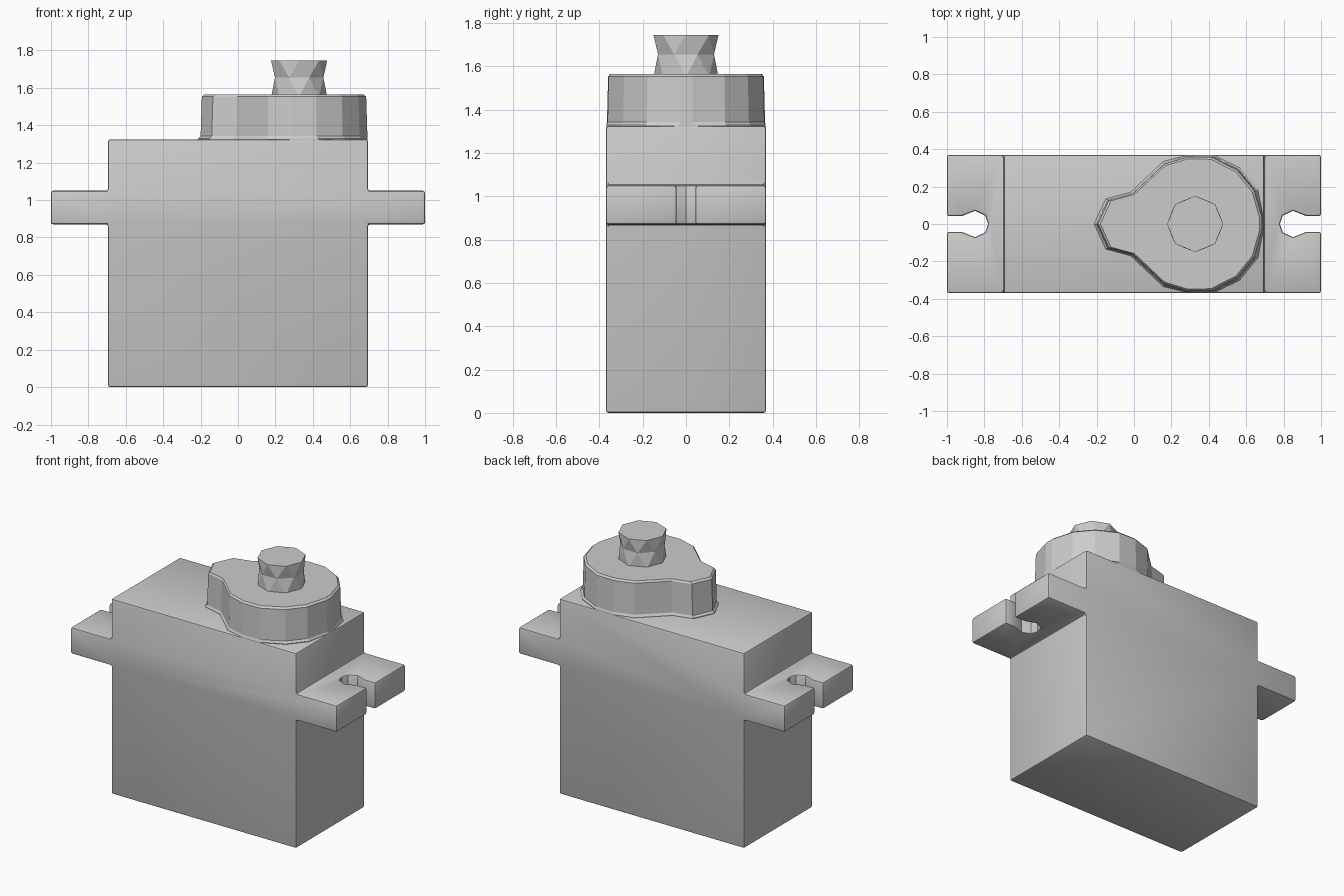
import bpy, bmesh, math

cube = bpy.data.objects.get("Cube")
if cube:
    bpy.data.objects.remove(cube, do_unlink=True)

grey = bpy.data.materials.new("light grey plastic")
grey.use_nodes = True
COLOUR = (0.6, 0.6, 0.6, 1)
grey.diffuse_color = COLOUR
grey.node_tree.nodes["Principled BSDF"].inputs["Base Color"].default_value = COLOUR


def loft(name, rings, triangles=False):
    """Skin a stack of equal-length point rings and cap both ends."""
    bm = bmesh.new()
    loops = [[bm.verts.new(p) for p in ring] for ring in rings]
    n = len(loops[0])
    for k, (low, high) in enumerate(zip(loops, loops[1:])):
        for i in range(n):
            j = (i + 1) % n
            if not triangles:
                bm.faces.new((low[i], low[j], high[j], high[i]))
            elif k % 2 == 0:
                bm.faces.new((low[i], low[j], high[i]))
                bm.faces.new((low[j], high[j], high[i]))
            else:
                bm.faces.new((low[i], low[j], high[j]))
                bm.faces.new((low[i], high[j], high[i]))
    bm.faces.new(loops[0])
    bm.faces.new(loops[-1])
    bmesh.ops.recalc_face_normals(bm, faces=bm.faces)
    mesh = bpy.data.meshes.new(name)
    bm.to_mesh(mesh)
    bm.free()
    mesh.materials.append(grey)
    obj = bpy.data.objects.new(name, mesh)
    bpy.context.collection.objects.link(obj)
    return obj


def mirrored(half):
    """Close a half outline by mirroring it over the y = 0 line."""
    return half + [(x, -y) for x, y in reversed(half) if y > 0]


def activate(obj):
    bpy.ops.object.select_all(action='DESELECT')
    obj.select_set(True)
    bpy.context.view_layer.objects.active = obj


# Case with mounting ears: front profile extruded through the depth
W, D, H = 0.695, 0.37, 1.325
half = [(W, 0), (W, 0.87), (1, 0.87), (1, 1.05), (W, 1.05), (W, H)]
profile = half + [(-x, z) for x, z in reversed(half)]
case = loft("servo_case", [[(x, y, z) for x, z in profile] for y in (-D, D)])
activate(case)

# Keyhole screw slots cut through both ears
keyhole = mirrored([(0.78, 0), (0.795, 0.045), (0.85, 0.07), (0.92, 0.043), (1.1, 0.043)])
for side in (-1, 1):
    cutter = loft("slot_cutter", [[(side * x, y, z) for x, y in keyhole] for z in (0.8, 1.12)])
    cutter.hide_render = True
    cut = case.modifiers.new("slot", 'BOOLEAN')
    cut.operation = 'DIFFERENCE'
    cut.solver = 'EXACT'
    cut.object = cutter
    bpy.ops.object.modifier_apply(modifier=cut.name)
    bpy.data.objects.remove(cutter, do_unlink=True)

# Softened edges on the case
bevel = case.modifiers.new("soft edges", 'BEVEL')
bevel.width = 0.012
bevel.segments = 2
bevel.limit_method = 'ANGLE'
bevel.angle_limit = math.radians(50)
bpy.ops.object.modifier_apply(modifier=bevel.name)
bpy.ops.object.shade_smooth_by_angle(angle=math.radians(30))

# Gear housing: large round with a small boss, flared foot, slight taper
outline = mirrored([(-0.2, 0), (-0.14, 0.13), (-0.01, 0.165), (0.16, 0.325), (0.29, 0.365),
                    (0.42, 0.362), (0.56, 0.29), (0.65, 0.18), (0.692, 0.03)])
CX = 0.25


def housing_ring(z, scale):
    return [(min(W - 0.003, CX + (x - CX) * scale), max(-D + 0.002, min(D - 0.002, y * scale)), z)
            for x, y in outline]


loft("gear_housing", [housing_ring(z, s) for z, s in
                      ((1.3, 1.03), (1.329, 1.03), (1.342, 1), (1.553, 0.985), (1.565, 0.955))])


# Output shaft: faceted octagon with a twisted middle ring
def shaft_ring(z, radius, turn):
    return [(0.327 + radius * math.cos((i + turn) * math.tau / 8),
             radius * math.sin((i + turn) * math.tau / 8), z) for i in range(8)]


loft("output_shaft", [shaft_ring(1.55, 0.15, 0), shaft_ring(1.655, 0.14, 0.5),
                      shaft_ring(1.745, 0.15, 0)], triangles=True)
